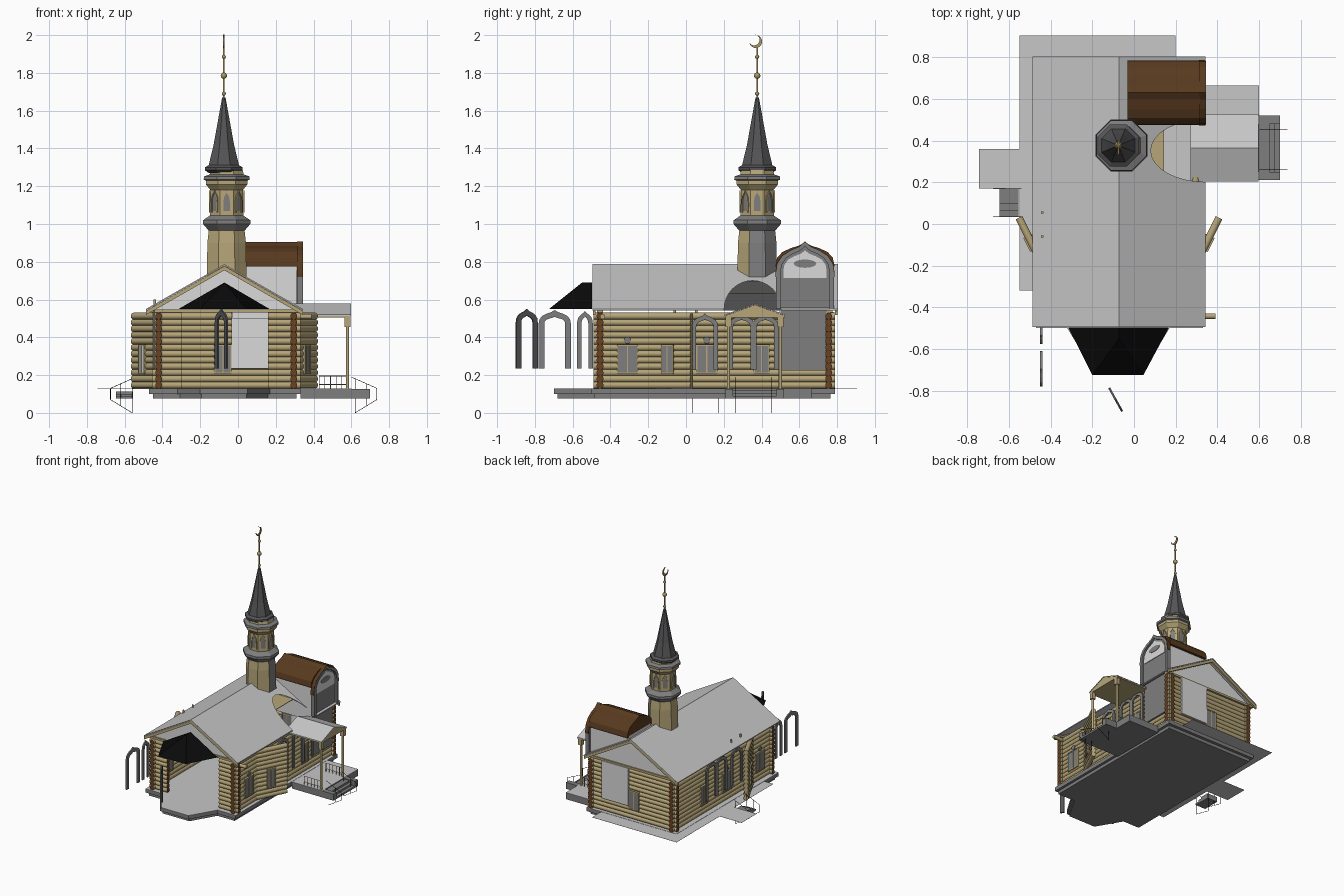
import bpy, bmesh, math
from mathutils import Vector

cube = bpy.data.objects.get("Cube")
if cube:
    bpy.data.objects.remove(cube, do_unlink=True)


def material(name, *rgb):
    m = bpy.data.materials.new(name)
    m.use_nodes = True
    m.diffuse_color = (*rgb, 1)
    m.node_tree.nodes["Principled BSDF"].inputs["Base Color"].default_value = (*rgb, 1)
    return m


LIGHT = material("light grey", .57, .57, .57)
PALE = material("pale grey", .7, .7, .7)
TAN = material("timber tan", .47, .38, .19)
GREY = material("mid grey", .21, .21, .21)
DARK = material("slate grey", .09, .09, .095)
BLACK = material("black", .003, .003, .003)
BROWN = material("roof brown", .1, .043, .014)
GRAIN = material("end grain brown", .14, .052, .016)
GOLD = material("brass", .4, .3, .12)


def finish(name, bm, mats, smooth=False):
    bmesh.ops.recalc_face_normals(bm, faces=bm.faces)
    me = bpy.data.meshes.new(name)
    bm.to_mesh(me)
    bm.free()
    for m in mats:
        me.materials.append(m)
    if smooth:
        me.shade_smooth()
        me.set_sharp_from_angle(angle=math.radians(40))
    ob = bpy.data.objects.new(name, me)
    bpy.context.collection.objects.link(ob)
    return ob


def prism(name, pts, axis, a, b, mat):
    """Extrude a 2D outline from a to b along an axis."""
    place = {"x": lambda u, v, w: (w, u, v),
             "y": lambda u, v, w: (u, w, v),
             "z": lambda u, v, w: (u, v, w)}[axis]
    bm = bmesh.new()
    lo, hi = ([bm.verts.new(place(u, v, w)) for u, v in pts] for w in (a, b))
    for ring in (lo, hi):
        bm.faces.new(ring)
    for i in range(len(pts)):
        j = (i + 1) % len(pts)
        bm.faces.new((lo[i], lo[j], hi[j], hi[i]))
    return finish(name, bm, [mat])


def box(name, x0, x1, y0, y1, z0, z1, mat):
    return prism(name, [(x0, y0), (x1, y0), (x1, y1), (x0, y1)], "z", z0, z1, mat)


def bars(name, segments, r, mat, cap=None, n=10):
    """Round bars between pairs of points; cap colours the ends."""
    bm = bmesh.new()
    for p, q in segments:
        p, q = Vector(p), Vector(q)
        d = q - p
        mtx = d.to_track_quat("Z", "Y").to_matrix().to_4x4()
        mtx.translation = (p + q) / 2
        out = bmesh.ops.create_cone(bm, cap_ends=True, segments=n, radius1=r, radius2=r,
                                    depth=d.length, matrix=mtx)
        for f in {f for v in out["verts"] for f in v.link_faces}:
            f.normal_update()
            if cap and abs(f.normal.dot(d.normalized())) > .9:
                f.material_index = 1
    return finish(name, bm, [mat] + ([cap] if cap else []), True)


def log_wall(name, p, q, cap=GRAIN):
    rows = [.147 + i * .0332 for i in range(12)]
    bars(name, [((*p, z), (*q, z)) for z in rows], .0185, TAN, cap)


def ogee(c, w, z0, zs, z1):
    """Pointed arch outline: centre, half width, foot, spring and tip heights."""
    half = [(1, 0), (.95, .3), (.78, .55), (.5, .72), (.2, .84)]
    right = [(c + w * u, zs + (z1 - zs) * v) for u, v in half]
    left = [(2 * c - u, z) for u, z in reversed(right)]
    return [(c + w, z0)] + right + [(c, z1)] + left + [(c - w, z0)]


def arch_frame(name, x, y, rot, w, z0, z1, mat=GREY, t=.024):
    outer = ogee(0, w, z0, z1 - .07, z1)
    inner = ogee(0, w - t, z0, z1 - .07, z1 - t * 1.2)
    ob = prism(name, outer + inner[::-1], "y", -.005, .005, mat)
    ob.location, ob.rotation_euler.z = (x, y, 0), math.radians(rot)


def window(name, x, y, rot, w=.05, pane=GREY):
    z0, z1 = .215, .355
    parts = [prism(name + "_pane", [(-w, z0), (w, z0), (w, z1), (-w, z1)], "y", -.022, .022, pane)]
    for i, (u0, u1, v0, v1) in enumerate([(-w - .006, -w, z0, z1), (w, w + .006, z0, z1), (-.003, .003, z0, z1),
                                          (-w - .006, w + .006, z1, z1 + .008), (-w - .006, w + .006, z0 - .008, z0)]):
        parts.append(prism(f"{name}_trim_{i}", [(u0, v0), (u1, v0), (u1, v1), (u0, v1)], "y", -.025, .025, TAN))
    for ob in parts:
        ob.location, ob.rotation_euler.z = (x, y, 0), math.radians(rot)


def lathe(name, rings, mats, n=8):
    """Faceted tower from (flat half width, height, colour of band above)."""
    bm = bmesh.new()
    k = 1 / math.cos(math.pi / n)
    loops = []
    for r, z, _ in rings:
        angles = [(i + .5) * math.tau / n for i in range(n)]
        loops.append([bm.verts.new((r * k * math.cos(t), r * k * math.sin(t), z)) for t in angles])
    for (lo, hi), ring in zip(zip(loops, loops[1:]), rings):
        for i in range(n):
            j = (i + 1) % n
            bm.faces.new((lo[i], lo[j], hi[j], hi[i])).material_index = ring[2]
    bm.faces.new(loops[0])
    bm.faces.new(loops[-1]).material_index = rings[-1][2]
    return finish(name, bm, mats)


CX, SX, TX, TY = -.072, -.075, -.06, .377

# Foundation, floor, paving and porches
plan = [(-.47, .79), (.33, .79), (.33, -.5), (.17, -.5), (.05, -.7), (-.2, -.7), (-.32, -.5), (-.47, -.5)]
prism("foundation_foot", [(CX + .95 * (x - CX), .97 * y) for x, y in plan], "z", .075, .1, GREY)
prism("foundation", plan, "z", .1, .128, GREY)
prism("floor", plan, "z", .128, .13, LIGHT)
box("paving", -.55, .2, -.32, .905, .127, .128, LIGHT)
box("left_porch_floor", -.745, -.47, .17, .36, .127, .128, LIGHT)
box("right_porch_base", .33, .6, .21, .665, .075, .126, GREY)
box("right_porch_floor", .33, .6, .21, .665, .126, .128, LIGHT)
for i in range(3):
    box(f"right_step_{i}", .6, .7 - .025 * i, .25, .48, .075 + .015 * i, .09 + .015 * i, GREY)
    box(f"left_step_{i}", -.645, -.555, .035 + .03 * i, .17, .075 + .013 * i, .088 + .013 * i, GREY)
for y in (.21, .48):
    box("step_cheek", .6, .7, y, y + .04, .075, .127, GREY)

# Log walls with brown end grain
for x in (-.42, .295):
    log_wall("side_wall", (x, -.49), (x, .79))
log_wall("back_wall", (-.455, .755), (.33, .755))
log_wall("front_wall_right_part", (-.455, -.455), (-.3, -.455))
log_wall("front_wall_left_part", (.16, -.455), (.33, -.455))
bars("eave_beam", [((.16, -.442, .51), (.39, -.442, .51))], .014, TAN)
for s in (-1, 1):
    log_wall("angled_wall", (CX + s * .36, -.21), (CX + s * .48, .03), TAN)
    window("angled_window", CX + s * .42, -.09, s * 63.5, .03, PALE if s < 0 else GREY)
box("back_panel", -.035, .2, .728, .782, .235, .535, PALE)
box("side_panel", .27, .322, .5, .74, .225, .545, GREY)

# Windows and arch surrounds
for x in (-.42, .295):
    for y, w in ((-.31, .05), (.11, .05), (.4, .036)):
        window("side_window", x, y, 90, w)
    for y in (-.31, .11):
        bars("round_ornament", [((x - .024, y, .385), (x + .024, y, .385))], .018, GREY, n=16)
window("back_window", -.08, .755, 0, .04)
for y in (.1, .295, .42):
    arch_frame("right_arch", .325, y, 90, .07, .23, .525)
    arch_frame("left_arch", -.45, y - .1, 90, .07, .23, .525)
arch_frame("free_arch_side", -.445, -.695, 90, .085, .235, .545, t=.03)
arch_frame("free_arch_near", -.445, -.535, 90, .042, .235, .54)
arch_frame("free_arch_front", -.088, -.843, -61, .064, .235, .55, DARK, .028)


# Main roof, gables and rake boards
def chevron(w, top, foot, t):
    return [(CX - w, foot), (CX, top), (CX + w, foot), (CX + w, foot - t), (CX, top - t), (CX - w, foot - t)]


roof = prism("main_roof", chevron(.416, .787, .55, .008), "y", -.495, .805, LIGHT)
for y in (-.493, .788):
    prism("rake_board", chevron(.416, .777, .54, .022), "y", y, y + .015, TAN)
for y in (-.46, .755):
    prism("gable", [(CX - .4, .535), (CX + .4, .535), (CX, .765)], "y", y, y + .01, PALE)
    box("gable_tie", CX - .4, CX + .4, y - .012, y + .02, .532, .548, TAN)

# Rounded opening in the roof beside the tower, with a timber ledge inside
arc = [(.352 + .15 * math.cos(i * math.pi / 16), .55 + .15 * math.sin(i * math.pi / 16)) for i in range(17)]
cutter = prism("roof_opening_cutter", arc + [(.202, .5), (.502, .5)], "x", -.03, .4, LIGHT)
cutter.hide_render = cutter.hide_viewport = True
cut = roof.modifiers.new("opening", "BOOLEAN")
cut.operation, cut.object, cut.solver = "DIFFERENCE", cutter, "EXACT"
box("opening_ledge", -.03, .145, .2, .5, .63, .634, TAN)

# Bay roof
bm = bmesh.new()
eave = [bm.verts.new(p) for p in [(-.315, -.497, .55), (-.2, -.725, .55), (.045, -.725, .55), (.167, -.497, .55)]]
tips = [bm.verts.new((CX, y, .69)) for y in (-.55, -.497)]
for f in [(eave[0], eave[1], tips[0], tips[1]), (eave[1], eave[2], tips[0]),
          (eave[2], eave[3], tips[1], tips[0]), (eave[3], eave[0], tips[1]), eave]:
    bm.faces.new(f)
finish("bay_roof", bm, [BLACK])

# Arched dormer
box("dormer_body", -.03, .315, .495, .765, .5, .785, PALE)
prism("dormer_roof", ogee(.63, .155, .775, .785, .905), "x", -.03, .316, BROWN)
prism("dormer_face", ogee(.63, .145, .545, .74, .89), "x", .31, .33, GREY)
prism("dormer_panel", ogee(.63, .115, .715, .75, .86), "x", .33, .335, PALE)
prism("dormer_plaque", [(.63 + .06 * math.cos(i * math.tau / 16), .79 + .022 * math.sin(i * math.tau / 16))
                        for i in range(16)], "x", .333, .338, GREY)
for name, foot, w0, w1, x1, mat in (("dormer_moulding", .55, .153, .13, .345, GREY),
                                    ("dormer_roof_edge", .72, .157, .153, .343, BROWN)):
    outer, inner = (ogee(.63, w, foot, .74, .751 + w) for w in (w0, w1))
    prism(name, outer + inner[::-1], "x", .312, x1, mat)

# Right porch canopy and posts
prism("canopy_roof", [(.205, .52), (.365, .58), (.525, .52), (.525, .514), (.365, .574), (.205, .514)],
      "x", .27, .597, LIGHT)
prism("canopy_lining", [(.207, .506), (.207, .514), (.365, .573), (.523, .514), (.523, .506)],
      "x", .275, .595, TAN)
for y in (.225, .5):
    bars("porch_post", [((.58, y, .125), (.58, y, .51))], .009, TAN)
    box("post_head", .565, .595, y - .015, y + .015, .455, .51, TAN)

# Thin railings
rails = []
for y in (.225, .5):
    rails += [((.43, y, z), (.58, y, z)) for z in (.15, .195)]
    rails += [((.43 + .03 * i, y, .128), (.43 + .03 * i, y, .195)) for i in range(6)]
bars("porch_railing", rails, .002, TAN, n=6)
stair = []
for s, dx, rows in ((1, 0, (.26, .455)), (-1, .06, (.035, .17))):
    for y in rows:
        for x0, z0, x1, z1 in [(.6, .19, .735, .13), (.735, .13, .735, .07), (.62, 0, .735, .07),
                               (.62, 0, .62, .18), (.68, .04, .68, .155)]:
            stair.append(((s * x0 + dx, y, z0), (s * x1 + dx, y, z1)))
bars("stair_railing", stair, .0015, BLACK, n=5)
bars("eave_finial", [((-.44, y, .53), (-.44, y, .6)) for y in (.055, -.06)], .007, TAN)

# Tower: base, gallery and cornice
tower = lathe("tower", [(.107, .695, 0), (.105, .72, 0), (.102, .9, 0), (.095, .965, 1), (.125, 1.0, 1), (.125, 1.02, 1),
                        (.088, 1.045, 0), (.086, 1.18, 0), (.11, 1.21, 0), (.11, 1.23, 1), (.122, 1.235, 1),
                        (.12, 1.252, 1), (.09, 1.262, 0), (.085, 1.285, 2)], [TAN, GREY, DARK])
tower.location = (TX, TY, 0)
for f in tower.data.polygons:
    if f.center.z < .95 and f.normal.x > .5 and f.normal.y > -.3:
        f.material_index = 1
for i in range(8):
    t = i * math.tau / 8
    ob = prism("tower_window", ogee(0, .017, 1.07, 1.13, 1.165), "y", -.09, -.083, GREY)
    ob.location, ob.rotation_euler.z = (TX, TY, 0), t
    arch_frame("tower_window_trim", TX + .089 * math.sin(t), TY - .089 * math.cos(t), math.degrees(t),
               .024, 1.06, 1.178, TAN, .007)

# Spire, mast, balls and crescent
spire = lathe("spire", [(.08, 1.27, 0), (.1, 1.285, 0), (.1, 1.3, 0), (.08, 1.312, 0), (.054, 1.42, 0), (.009, 1.67, 0)],
              [DARK])
spire.location = (SX, TY, 0)
bars("mast", [((SX, TY, 1.65), (SX, TY, 1.94))], .005, GOLD)
for z, r in ((1.785, .017), (1.885, .011), (1.69, .011)):
    bm = bmesh.new()
    bmesh.ops.create_uvsphere(bm, u_segments=14, v_segments=8, radius=r)
    finish("mast_ball", bm, [GOLD], True).location = (SX, TY, z)
moon = []
for r, off, span in ((.034, 0, 1), (.029, .012, -1)):
    for i in range(13):
        t = math.radians(-45 + span * (i - 6) * 20)
        moon.append((TY - .008 + r * math.cos(t) - off * .7, 1.966 + r * math.sin(t) + off * .7))
prism("crescent", moon, "x", SX - .004, SX + .004, GOLD)
